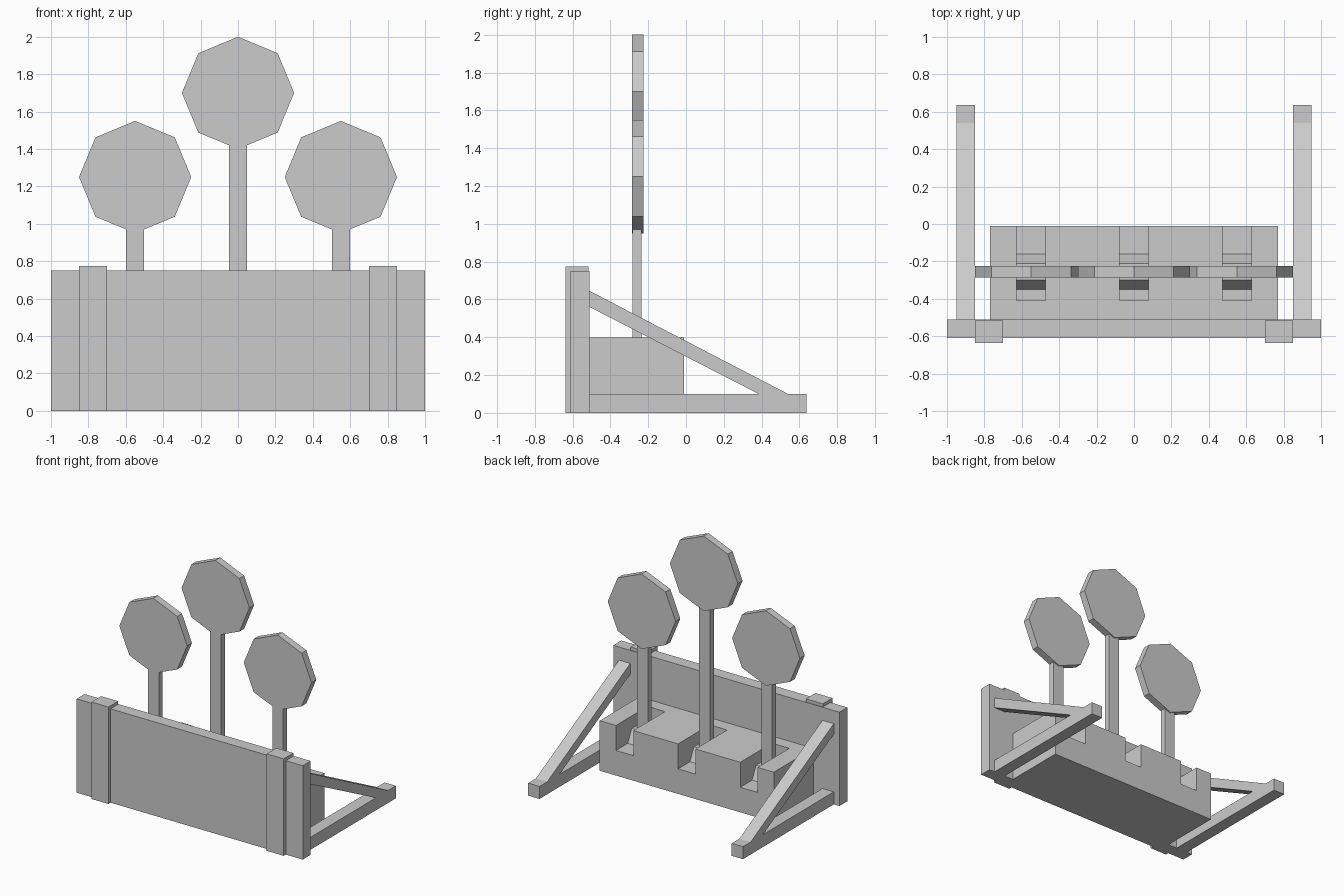
import bpy, bmesh, math
from mathutils import Vector

if "Cube" in bpy.data.objects:
    bpy.data.objects.remove(bpy.data.objects["Cube"], do_unlink=True)

grey = bpy.data.materials.new("plain grey")
grey.use_nodes = True
COLOUR = (0.6, 0.6, 0.6, 1)
grey.diffuse_color = COLOUR
grey.node_tree.nodes["Principled BSDF"].inputs["Base Color"].default_value = COLOUR


def add_prism(bm, points, extrude):
    """Extrude a closed outline of 3D points into a solid."""
    face = bm.faces.new([bm.verts.new(p) for p in points])
    out = bmesh.ops.extrude_face_region(bm, geom=[face])
    moved = [v for v in out["geom"] if isinstance(v, bmesh.types.BMVert)]
    bmesh.ops.translate(bm, verts=moved, vec=Vector(extrude))


def finish(name, bm):
    bmesh.ops.recalc_face_normals(bm, faces=bm.faces)
    mesh = bpy.data.meshes.new(name)
    bm.to_mesh(mesh)
    bm.free()
    mesh.materials.append(grey)
    obj = bpy.data.objects.new(name, mesh)
    bpy.context.collection.objects.link(obj)
    return obj


def side_profile(name, x0, x1, yz):
    """Solid with a side outline, running from x0 to x1."""
    bm = bmesh.new()
    add_prism(bm, [(x0, y, z) for y, z in yz], (x1 - x0, 0, 0))
    return finish(name, bm)


def box(name, x0, x1, y0, y1, z0, z1):
    return side_profile(name, x0, x1, [(y0, z0), (y1, z0), (y1, z1), (y0, z1)])


# Front board with a batten, foot and diagonal brace at each end
box("front_board", -1, 1, -0.61, -0.51, 0, 0.75)
for side, s in (("left", 1), ("right", -1)):
    box(side + "_batten", s * 0.70, s * 0.85, -0.637, -0.515, 0, 0.775)
    box(side + "_foot", s * 0.85, s * 0.95, -0.51, 0.637, 0, 0.10)
    side_profile(side + "_brace", s * 0.85, s * 0.95,
                 [(-0.51, 0.56), (0.385, 0.10), (0.54, 0.10), (-0.51, 0.645)])

# Base block, with three slots that each leave a ridge under a post
TARGETS = (("right", -0.55, 1.25), ("middle", 0, 1.70), ("left", 0.55, 1.25))
block = box("base_block", -0.77, 0.77, -0.51, -0.01, 0, 0.40)
slot = [(-0.41, 0.5), (-0.41, 0.2), (-0.35, 0.2), (-0.30, 0.3),
        (-0.21, 0.3), (-0.16, 0.2), (0.1, 0.2), (0.1, 0.5)]
bm = bmesh.new()
for _, x, _ in TARGETS:
    add_prism(bm, [(x - 0.077, y, z) for y, z in slot], (0.154, 0, 0))
cutter = finish("slot_cutter", bm)
cutter.hide_render = True
cutter.hide_viewport = True
cut = block.modifiers.new("slots", "BOOLEAN")
cut.operation = "DIFFERENCE"
cut.solver = "EXACT"
cut.object = cutter
bpy.context.view_layer.update()
carved = bpy.data.meshes.new_from_object(
    block.evaluated_get(bpy.context.evaluated_depsgraph_get()))
block.modifiers.clear()
block.data = carved
bpy.data.objects.remove(cutter, do_unlink=True)

# Eight-sided targets on posts
for name, x, z in TARGETS:
    box(name + "_post", x - 0.048, x + 0.048, -0.283, -0.235, 0.29, z - 0.27)
    bm = bmesh.new()
    ring = [math.radians(45 * i) for i in range(8)]
    add_prism(bm, [(x + 0.3 * math.sin(a), -0.285, z + 0.3 * math.cos(a)) for a in ring],
              (0, 0.06, 0))
    finish(name + "_target", bm)
